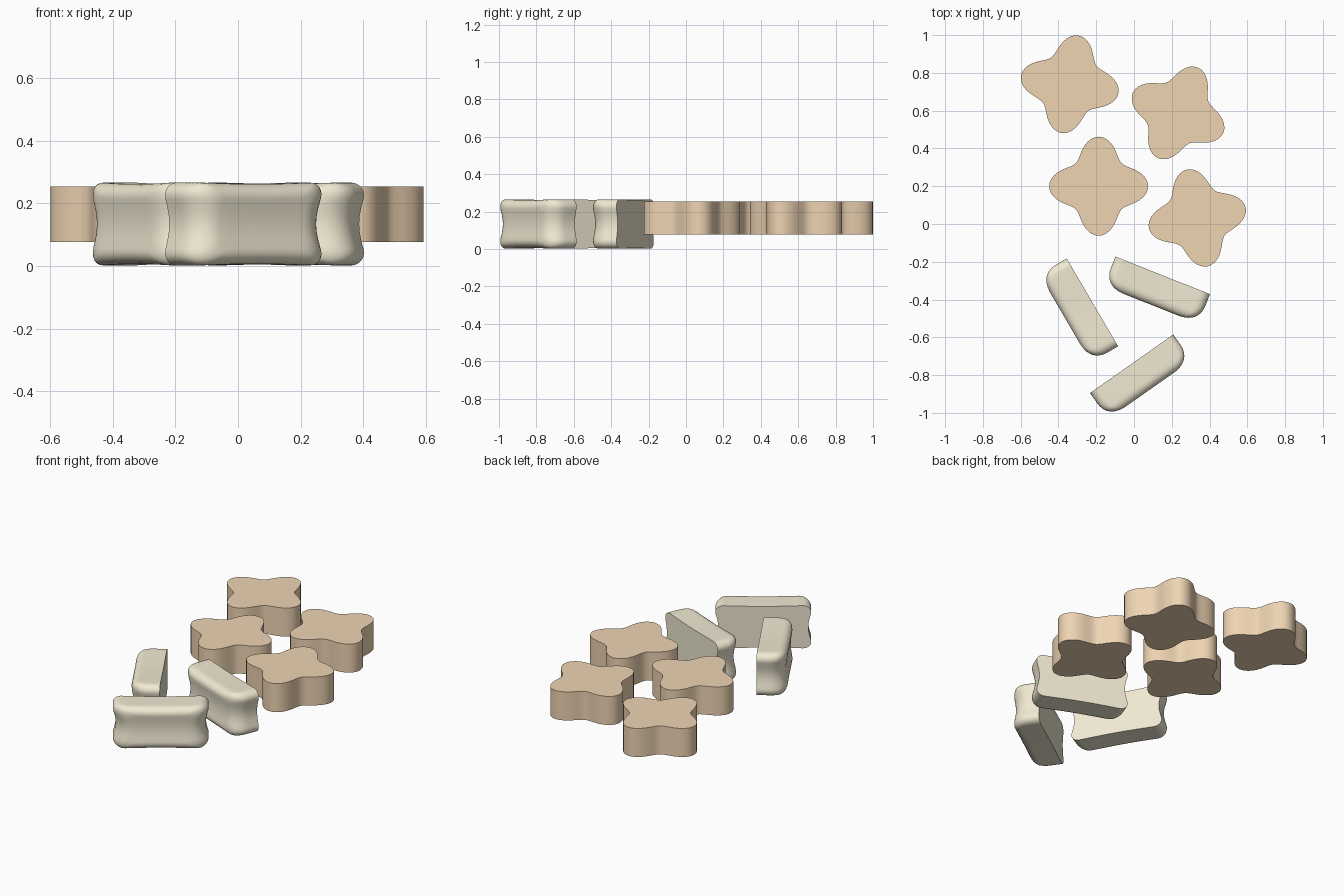
import bpy, bmesh
from math import sin, cos, pi, radians, sqrt

if "Cube" in bpy.data.objects:
    bpy.data.objects.remove(bpy.data.objects["Cube"])


def material(name, color):
    m = bpy.data.materials.new(name)
    m.diffuse_color = (*color, 1)
    m.use_nodes = True
    m.node_tree.nodes["Principled BSDF"].inputs["Base Color"].default_value = m.diffuse_color
    return m


def make_object(name, bm, mat, loc, angle):
    bmesh.ops.recalc_face_normals(bm, faces=bm.faces)
    me = bpy.data.meshes.new(name)
    bm.to_mesh(me)
    bm.free()
    ob = bpy.data.objects.new(name, me)
    bpy.context.collection.objects.link(ob)
    ob.location = loc
    ob.rotation_euler.z = radians(angle)
    me.materials.append(mat)
    bpy.ops.object.select_all(action='DESELECT')
    ob.select_set(True)
    bpy.context.view_layer.objects.active = ob
    bpy.ops.object.shade_smooth_by_angle(angle=radians(40))
    return ob


def bridge(bm, a, b):
    n = len(a)
    for i in range(n):
        bm.faces.new((a[i], a[(i + 1) % n], b[(i + 1) % n], b[i]))


# Brown chunk: four-lobed outline extruded straight up
def brown_chunk(name, x, y, angle):
    bm = bmesh.new()
    n, rings = 80, []
    for z in (0.077, 0.254):
        ring = []
        for i in range(n):
            a = 2 * pi * i / n
            r = 0.217 + 0.045 * cos(4 * a)
            ring.append(bm.verts.new((r * cos(a), r * sin(a), z)))
        rings.append(ring)
    bridge(bm, *rings)
    for ring in rings:
        c = bm.verts.new((0, 0, ring[0].co.z))
        for i in range(n):
            bm.faces.new((c, ring[i], ring[(i + 1) % n]))
    make_object(name, bm, brown, (x, y, 0), angle)


# Rounded rectangle in the upright plane, with evenly divided long sides
def rounded_rect(hx, hz, r, corner=8):
    pts = []
    for k, (sx, sz) in enumerate(((1, 1), (-1, 1), (-1, -1), (1, -1))):
        for i in range(corner + 1):
            a = pi / 2 * (k + i / corner)
            pts.append((sx * (hx - r) + r * cos(a), sz * (hz - r) + r * sin(a)))
    out = []
    for i, p in enumerate(pts):
        q = pts[(i + 1) % len(pts)]
        steps = 1 if i % (corner + 1) != corner else (16 if abs(p[0] - q[0]) > 0.1 else 6)
        out += [(p[0] + (q[0] - p[0]) * j / steps, p[1] + (q[1] - p[1]) * j / steps)
                for j in range(steps)]
    return out


def round_inset(r, e):
    return 0 if e >= r else r - sqrt(r * r - (r - e) ** 2)


# Cream chunk: flat back, rounded front, sides pinched at mid height
def cream_chunk(name, x, y, angle):
    hx, hz, t, rx, rz = 0.278, 0.133, 0.172, 0.1, 0.05
    outline = rounded_rect(hx, hz, 0.055)
    layers = [(0, 1, 1), (0.035, 1, 1)]
    for i in range(11):
        e = rx * (1 - sin(pi / 2 * i / 10))
        layers.append((t - e, 1 - round_inset(rx, e) / hx, 1 - round_inset(rz, e) / hz))
    _, fx, fz = layers[-1]
    layers += [(t, fx * s, fz * s) for s in (0.8, 0.6, 0.4, 0.2)]

    def place(px, d, pz):
        u = max(0, 1 - (px / hx) ** 2)
        w = max(0, 1 - (pz / hz) ** 2) ** 2
        return (px * (1 - 0.09 * w), -d * (1 - 0.08 * w), pz * (1 - 0.04 * u ** 2))

    bm = bmesh.new()
    rings = [[bm.verts.new(place(px * sx, d, pz * sz)) for px, pz in outline]
             for d, sx, sz in layers]
    for a, b in zip(rings, rings[1:]):
        bridge(bm, a, b)
    for ring, d in ((rings[0], 0), (rings[-1], t)):
        c = bm.verts.new(place(0, d, 0))
        for i in range(len(ring)):
            bm.faces.new((c, ring[i], ring[(i + 1) % len(ring)]))
    make_object(name, bm, cream, (x, y, hz + 0.001), angle)


brown = material("brown", (0.86, 0.66, 0.45))
cream = material("cream", (0.88, 0.82, 0.65))

for i, p in enumerate(((-0.34, 0.74, -10), (0.233, 0.588, -24),
                       (-0.187, 0.2, 0), (0.335, 0.032, 12)), 1):
    brown_chunk(f"brown_chunk_{i}", *p)

for i, p in enumerate(((-0.0125, -0.74, 35.1), (0.152, -0.272, -21.7),
                       (-0.22, -0.415, -59.7)), 1):
    cream_chunk(f"cream_chunk_{i}", *p)
